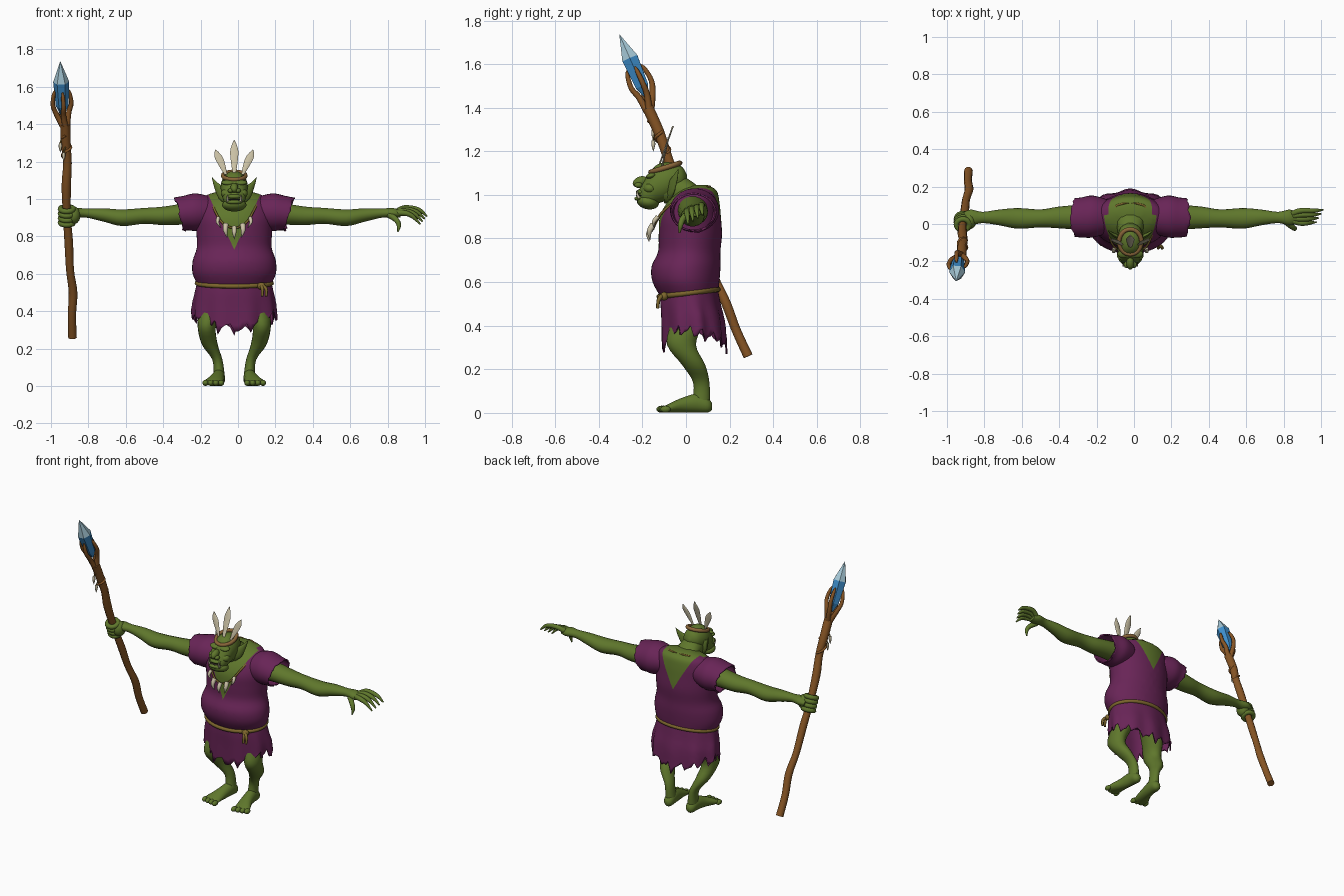
import bpy, bmesh, math, random
from mathutils import Vector, Matrix

random.seed(4)
cube = bpy.data.objects.get("Cube")
if cube:
    bpy.data.objects.remove(cube)

CENTRE = Vector((-0.02, 0, 0))
X, Y, Z = Vector((1, 0, 0)), Vector((0, 1, 0)), Vector((0, 0, 1))
PLANES = {"x": (Y, Z), "y": (X, Z), "z": (X, Y)}
SIDES = ((1, "left"), (-1, "right"))


def material(name, r, g, b):
    m = bpy.data.materials.new(name)
    m.use_nodes = True
    m.diffuse_color = (r, g, b, 1)
    shader = next(n for n in m.node_tree.nodes if n.type == "BSDF_PRINCIPLED")
    shader.inputs["Base Color"].default_value = (r, g, b, 1)
    shader.inputs["Roughness"].default_value = 0.8
    return m


SKIN = material("green skin", 0.115, 0.185, 0.025)
ROBE = material("purple cloth", 0.14, 0.018, 0.095)
ROPE = material("olive rope", 0.2, 0.13, 0.025)
WOOD = material("brown wood", 0.24, 0.09, 0.018)
BAND = material("tan leather", 0.25, 0.13, 0.04)
BONE = material("cream bone", 0.6, 0.54, 0.38)
BLUE = material("blue crystal", 0.05, 0.28, 0.62)
PALE = material("pale crystal", 0.38, 0.58, 0.68)
DARK = material("dark eye", 0.02, 0.015, 0.01)


def finish(name, bm, mats, smooth=True):
    bmesh.ops.recalc_face_normals(bm, faces=bm.faces)
    mesh = bpy.data.meshes.new(name)
    bm.to_mesh(mesh)
    bm.free()
    for m in mats:
        mesh.materials.append(m)
    if smooth:
        mesh.shade_smooth()
        mesh.set_sharp_from_angle(angle=math.radians(50))
    ob = bpy.data.objects.new(name, mesh)
    ob.location = CENTRE
    bpy.context.collection.objects.link(ob)
    return ob


def spline(rows, steps):
    """Catmull-Rom through rows of numbers."""
    out = []
    for i in range(len(rows) - 1):
        p0, p1 = rows[max(i - 1, 0)], rows[i]
        p2, p3 = rows[i + 1], rows[min(i + 2, len(rows) - 1)]
        for k in range(steps):
            t = k / steps
            out.append([b + (c - a) * t / 2 + (a - 2.5 * b + 2 * c - d / 2) * t * t
                        + (1.5 * (b - c) + (d - a) / 2) * t ** 3
                        for a, b, c, d in zip(p0, p1, p2, p3)])
    return out + [list(rows[-1])]


def loft(rows, axis=None, s=1, sides=14, steps=4, caps=True):
    """Rows are x, y, z, radius and optional second radius."""
    rows = spline([tuple(r) if len(r) == 5 else (*r, r[3]) for r in rows], steps)
    pts = [Vector((s * r[0], r[1], r[2])) for r in rows]
    whole = pts[-1] - pts[0]
    ref = Z if abs(whole.x) > 0.7 * whole.length else X
    bm, rings = bmesh.new(), []
    for i, (p, r) in enumerate(zip(pts, rows)):
        if axis:
            u, v = PLANES[axis]
        else:
            t = (pts[min(i + 1, len(pts) - 1)] - pts[max(i - 1, 0)]).normalized()
            u = (ref - t * ref.dot(t)).normalized()
            v = t.cross(u)
        angles = [math.tau * k / sides for k in range(sides)]
        rings.append([bm.verts.new(p + u * max(r[3], 0.001) * math.cos(a)
                                   + v * max(r[4], 0.001) * math.sin(a)) for a in angles])
    for lo, hi in zip(rings, rings[1:]):
        for k in range(sides):
            n = (k + 1) % sides
            bm.faces.new((lo[k], lo[n], hi[n], hi[k]))
    if caps:
        bm.faces.new(rings[0])
        bm.faces.new(rings[-1])
    return bm, rings


def sweep(name, mat, rows, **options):
    return finish(name, loft(rows, **options)[0], [mat])


def ball(name, mat, at, size, tilt=0):
    bm = bmesh.new()
    place = Matrix.Translation(at) @ Matrix.Rotation(tilt, 4, "X") @ Matrix.Diagonal((*size, 1))
    bmesh.ops.create_uvsphere(bm, u_segments=16, v_segments=10, radius=1, matrix=place)
    return finish(name, bm, [mat])


def hoop(name, mat, at, a, b, thick, turn):
    bm = bmesh.new()
    n, m = 32, 8
    grid = [[bm.verts.new(Vector(at) + turn @ Vector((
        (a + thick * math.cos(q)) * math.cos(p), (b + thick * math.cos(q)) * math.sin(p),
        thick * math.sin(q)))) for q in [math.tau * j / m for j in range(m)]]
        for p in [math.tau * i / n for i in range(n)]]
    for i in range(n):
        for j in range(m):
            k, l = (i + 1) % n, (j + 1) % m
            bm.faces.new((grid[i][j], grid[k][j], grid[k][l], grid[i][l]))
    return finish(name, bm, [mat])


def thicken(ob):
    mod = ob.modifiers.new("cloth thickness", "SOLIDIFY")
    mod.thickness = 0.008


# Tunic body, with the open neck cut as skin-coloured V shapes
bm, rings = loft([(0, 0.015, 0.53, 0.19, 0.13), (0, 0, 0.6, 0.222, 0.153), (0, 0, 0.67, 0.222, 0.158),
                  (0, 0.015, 0.74, 0.2, 0.143), (0, 0.02, 0.82, 0.202, 0.145), (0, 0.02, 0.9, 0.205, 0.14),
                  (0, 0.035, 0.97, 0.195, 0.118), (0, 0.055, 1.02, 0.15, 0.085),
                  (0, 0.065, 1.045, 0.06, 0.035)], axis="z", sides=48)
NECKS = ((-1, 0.73, 2.1), (1, 0.82, 1.8))
for facing, low, slope in NECKS:
    for s, side in SIDES:
        bmesh.ops.bisect_plane(bm, geom=bm.verts[:] + bm.edges[:] + bm.faces[:],
                               plane_co=(0, 0, low), plane_no=(-slope * s, 0, 1))
for f in bm.faces:
    c = f.calc_center_median()
    facing, low, slope = NECKS[0] if c.y < 0.05 else NECKS[1]
    f.material_index = int(c.z > low + slope * abs(c.x))
finish("tunic_body", bm, [ROBE, SKIN])

# Ragged skirt
bm, rings = loft([(0, 0.015, 0.57, 0.195, 0.13), (0, 0.02, 0.5, 0.21, 0.138), (0, 0.03, 0.43, 0.222, 0.145),
                  (0, 0.035, 0.35, 0.225, 0.148)], axis="z", sides=64, caps=False)
for i, ring in enumerate(rings):
    t = i / (len(rings) - 1)
    for k, v in enumerate(ring):
        a = math.tau * k / len(ring)
        fold = 1 + 0.04 * t * math.sin(9 * a)
        v.co.x, v.co.y = v.co.x * fold, v.co.y * fold
        tooth = (k % 4 - 1.5) * 0.016 + random.uniform(-0.02, 0.015)
        v.co.z += t ** 3 * (0.03 - 0.07 * math.sin(a) ** 2 + tooth)
thicken(finish("skirt", bm, [ROBE]))

# Rope belt and knot
hoop("belt", ROPE, (0, 0.012, 0.55), 0.2, 0.137, 0.012, Matrix.Rotation(0.12, 3, "X"))
ball("belt_knot", ROPE, (0.145, -0.1, 0.535), (0.022, 0.018, 0.02))
for i in range(2):
    sweep("belt_end", ROPE, [(0.145, -0.105, 0.54, 0.01), (0.15 + 0.02 * i, -0.125, 0.52, 0.009),
                             (0.15 + 0.02 * i, -0.13, 0.48, 0.007)], sides=8)

for s, side in SIDES:
    # Sleeves with torn, slanted openings
    bm, rings = loft([(0.12, 0.04, 0.93, 0.09, 0.08), (0.2, 0.04, 0.93, 0.112, 0.1),
                      (0.26, 0.035, 0.925, 0.107, 0.092), (0.295, 0.035, 0.92, 0.104, 0.088)],
                     axis="x", s=s, sides=32, caps=False)
    for i, ring in enumerate(rings):
        t = i / (len(rings) - 1)
        for v in ring:
            v.co.x += s * t ** 2 * ((v.co.z - 0.93) * 0.3 + random.uniform(-0.008, 0.008) * t)
    thicken(finish(side + "_sleeve", bm, [ROBE]))

    # Arm with muscle bulges, tapering to the wrist
    sweep(side + "_arm", SKIN, [
        (0.14, 0.03, 0.93, 0.07, 0.07), (0.27, 0.035, 0.92, 0.066, 0.058), (0.38, 0.035, 0.91, 0.058, 0.05),
        (0.48, 0.03, 0.91, 0.048, 0.043), (0.6, 0.03, 0.9, 0.055, 0.045), (0.7, 0.035, 0.915, 0.042, 0.036),
        (0.79, 0.035, 0.925, 0.03, 0.025), (0.85, 0.035, 0.925, 0.042, 0.027),
        (0.89, 0.035, 0.92, 0.03, 0.018)], axis="x", s=s, sides=18)

    # Bent leg and broad foot
    sweep(side + "_leg", SKIN, [
        (0.09, 0.03, 0.52, 0.08, 0.085), (0.13, 0, 0.4, 0.06, 0.075), (0.147, -0.02, 0.31, 0.048, 0.067),
        (0.13, 0.035, 0.22, 0.042, 0.054), (0.09, 0.07, 0.14, 0.027, 0.038),
        (0.08, 0.07, 0.05, 0.03, 0.04)], axis="z", s=s, sides=18)
    sweep(side + "_foot", SKIN, [
        (0.08, 0.12, 0.03, 0.012, 0.015), (0.08, 0.1, 0.035, 0.03, 0.034), (0.083, 0.05, 0.045, 0.034, 0.044),
        (0.092, -0.01, 0.037, 0.038, 0.036), (0.108, -0.07, 0.024, 0.05, 0.023),
        (0.112, -0.1, 0.016, 0.05, 0.014)], axis="y", s=s)
    for i in range(4):
        ball(side + "_toe", SKIN, (s * (0.07 + 0.028 * i), -0.112 + 0.006 * i, 0.017), (0.016, 0.024, 0.016))

    # Pointed ear, eye, brow, cheek and tusk
    sweep(side + "_ear", SKIN, [
        (0.05, -0.075, 1.02, 0.014, 0.045), (0.085, -0.06, 1.045, 0.012, 0.04),
        (0.108, -0.045, 1.085, 0.008, 0.02), (0.12, -0.035, 1.118, 0.001, 0.002)], axis="x", s=s)
    ball(side + "_eye", DARK, (s * 0.034, -0.166, 1.067), (0.011, 0.009, 0.008))
    ball(side + "_brow", SKIN, (s * 0.033, -0.16, 1.088), (0.036, 0.024, 0.013), 0.3)
    ball(side + "_cheek", SKIN, (s * 0.042, -0.165, 1.03), (0.03, 0.03, 0.024))
    ball(side + "_nostril", SKIN, (s * 0.02, -0.218, 1.045), (0.015, 0.018, 0.013))
    sweep(side + "_tusk", BONE, [(0.034, -0.215, 0.985, 0.007), (0.036, -0.224, 1.005, 0.005),
                                 (0.036, -0.222, 1.022, 0.001)], s=s, sides=8)

# Neck and head
sweep("neck", SKIN, [(0, 0.07, 0.97, 0.09, 0.06), (0, -0.01, 1.015, 0.072, 0.07),
                     (0, -0.1, 1.03, 0.06, 0.07)], axis="y")
sweep("head", SKIN, [
    (0, 0.005, 1.075, 0.012, 0.015), (0, -0.02, 1.075, 0.052, 0.055), (0, -0.08, 1.065, 0.072, 0.085),
    (0, -0.13, 1.05, 0.07, 0.09), (0, -0.165, 1.025, 0.064, 0.08), (0, -0.195, 1.005, 0.052, 0.055),
    (0, -0.215, 0.995, 0.03, 0.03)], axis="y", sides=24)
ball("jaw", SKIN, (0, -0.175, 0.968), (0.066, 0.052, 0.034), -0.2)
ball("lower_lip", SKIN, (0, -0.205, 0.983), (0.045, 0.032, 0.013))
ball("mouth", DARK, (0, -0.203, 0.997), (0.044, 0.028, 0.005))
ball("upper_lip", SKIN, (0, -0.2, 1.013), (0.042, 0.03, 0.014))
ball("nose", SKIN, (0, -0.21, 1.06), (0.021, 0.036, 0.024), 0.4)

# Headband and feathers
hoop("headband", BAND, (0, -0.095, 1.125), 0.06, 0.07, 0.012, Matrix.Rotation(0.3, 3, "X"))
for i in (-1, 0, 1):
    base = Vector((0.045 * i, -0.125 + 0.015 * abs(i), 1.13))
    tip = Vector((0.1 * i, -0.06 - 0.02 * abs(i), 1.315 - 0.05 * abs(i)))
    rows = [(*base.lerp(tip, t), w, 0.004) for t, w in ((0, 0.007), (0.3, 0.016), (0.65, 0.022), (0.85, 0.014), (1, 0.001))]
    sweep("feather", BONE, rows, axis="z", sides=8)

# Necklace of fangs
cord = [(-0.125, 0, 1), (-0.1, -0.1, 0.93), (-0.06, -0.14, 0.87), (0, -0.15, 0.845)]
cord += [(-x, y, z) for x, y, z in reversed(cord[:-1])] + [(0.07, 0.1, 1.035), (-0.07, 0.1, 1.035), cord[0]]
sweep("necklace_cord", ROPE, [(*p, 0.006) for p in cord], sides=8)
for x, y, z, size in ((-0.085, -0.13, 0.9, 0.8), (-0.045, -0.15, 0.865, 1.1), (0, -0.155, 0.85, 1),
                      (0.045, -0.15, 0.865, 1.1), (0.085, -0.13, 0.9, 0.8)):
    sweep("necklace_fang", BONE, [(x, y, z, 0.013 * size), (x * 1.05, y - 0.018, z - 0.03 * size, 0.011 * size),
                                  (x * 0.85, y - 0.014, z - 0.065 * size, 0.001)], sides=10)

# Open left hand
for i in range(4):
    y = 0.005 + 0.022 * i
    reach = 0.97 + 0.012 * i
    sweep("left_finger", SKIN, [(0.86, 0.02 + 0.01 * i, 0.925, 0.017), (0.91, y, 0.925 + 0.009 * i, 0.015),
                                (reach - 0.02, y, 0.91 + 0.011 * i, 0.012),
                                (reach + 0.025, y + 0.005, 0.865 + 0.014 * i, 0.004)], sides=10)
sweep("left_thumb", SKIN, [(0.83, 0.015, 0.915, 0.018), (0.865, -0.015, 0.89, 0.015),
                           (0.88, -0.025, 0.86, 0.012), (0.875, -0.03, 0.825, 0.004)], sides=10)

# Gripping right hand
shaft_turn = Z.rotation_difference(Vector((0, -0.38, 0.92))).to_matrix()
grip = Vector((-0.895, 0.012, 0.91))
ball("right_palm", SKIN, grip + Vector((0.035, 0.005, 0.003)), (0.038, 0.045, 0.048))
for i in range(4):
    at = grip + shaft_turn @ Vector((0, 0, 0.026 * (i - 1.5)))
    hoop("right_finger", SKIN, at, 0.034, 0.032, 0.015, shaft_turn)

# Crooked staff
sweep("staff", WOOD, [
    (-0.865, 0.285, 0.26, 0.023), (-0.868, 0.23, 0.38, 0.022), (-0.862, 0.185, 0.5, 0.023),
    (-0.878, 0.13, 0.62, 0.021), (-0.885, 0.07, 0.77, 0.023), (-0.895, 0.012, 0.91, 0.021),
    (-0.898, -0.05, 1.07, 0.025), (-0.892, -0.09, 1.19, 0.023), (-0.9, -0.125, 1.29, 0.026),
    (-0.903, -0.175, 1.4, 0.027)], sides=10)
foot, tip = Vector((-0.918, -0.18, 1.45)), Vector((-0.93, -0.305, 1.735))
lean = Z.rotation_difference(tip - foot).to_matrix()
for i in range(4):
    a = math.tau * (i + 0.1) / 4
    out = lean @ Vector((math.cos(a), math.sin(a), 0))
    rows = [(*(Vector((-0.904, -0.17, 1.385)) + out * 0.01), 0.016)]
    for t, r, w in ((0.03, 0.034, 0.014), (0.2, 0.05, 0.012), (0.38, 0.044, 0.01), (0.47, 0.036, 0.004)):
        rows.append((*(foot.lerp(tip, t) + out * r), w))
    sweep("staff_prong", WOOD, rows, sides=8)

# Vine wound round the staff, with hanging charms
vine = []
for i in range(13):
    a, t = i * 0.9, i / 12
    vine.append((-0.897 + 0.024 * math.cos(a), -0.09 - 0.06 * t + 0.024 * math.sin(a), 1.19 + 0.15 * t, 0.007))
sweep("staff_vine", WOOD, vine, sides=8)
for i in range(2):
    x, z = -0.93 + 0.018 * i, 1.33 - 0.05 * i
    sweep("charm_cord", ROPE, [(x + 0.015, -0.14, z + 0.02, 0.004), (x, -0.15, z - 0.03, 0.004)], sides=6)
    sweep("charm", BONE, [(x, -0.15, z - 0.03, 0.007), (x, -0.15, z - 0.05, 0.009), (x, -0.15, z - 0.08, 0.001)], sides=8)

# Faceted crystal, paler at the point
bm, rings = loft([(*foot.lerp(tip, t), r) for t, r in ((0, 0.01), (0.17, 0.034), (0.62, 0.043), (1, 0.001))],
                 sides=6, steps=1)
for f in bm.faces:
    f.material_index = int(f.calc_center_median().z > 1.65)
finish("crystal", bm, [BLUE, PALE], smooth=False)
